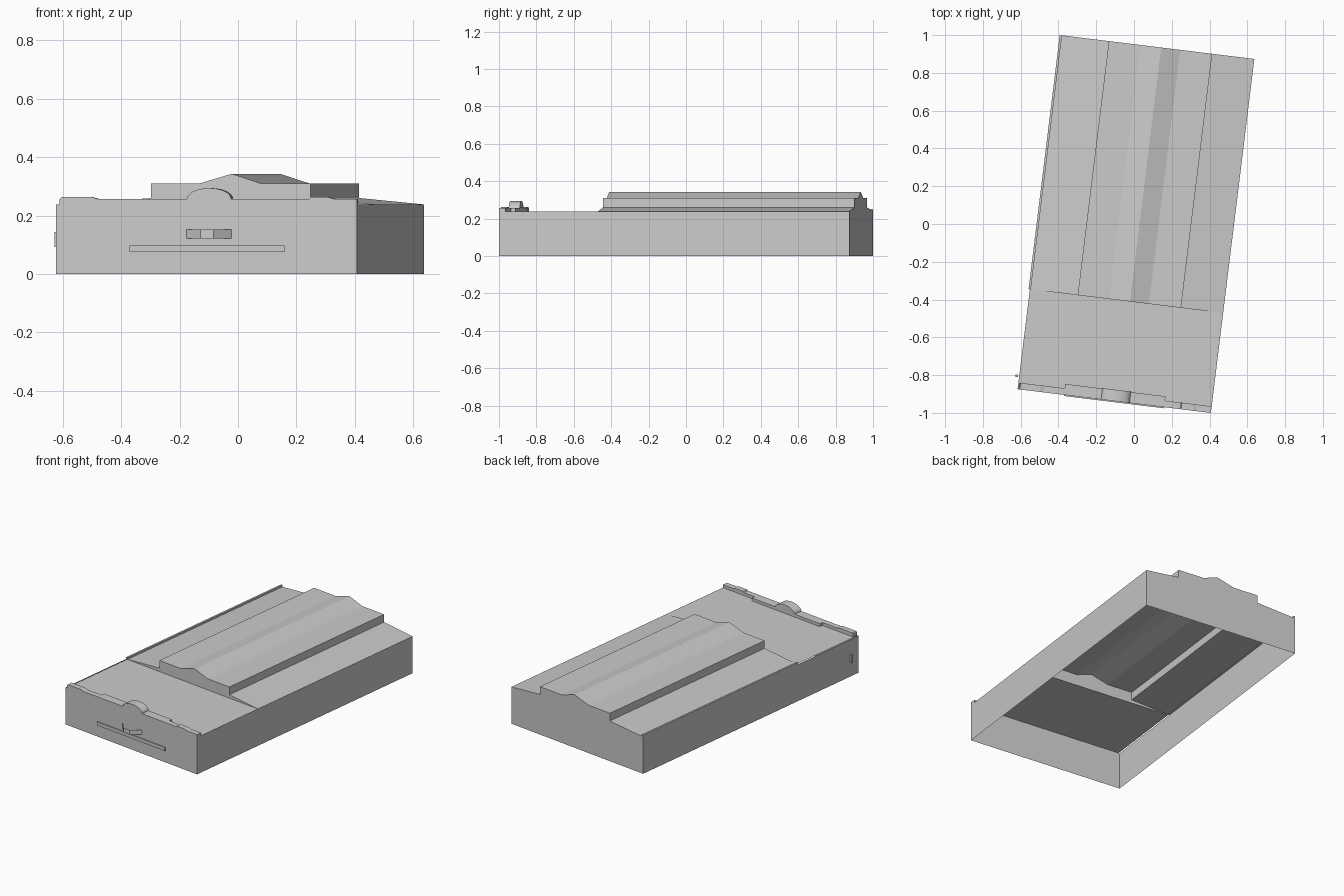
import bpy, bmesh, math
from mathutils import Matrix

cube = bpy.data.objects.get("Cube")
if cube:
    bpy.data.objects.remove(cube)

grey = bpy.data.materials.new("plain_grey")
grey.use_nodes = True
COLOUR = (0.6, 0.6, 0.6, 1)
grey.diffuse_color = COLOUR
grey.node_tree.nodes["Principled BSDF"].inputs["Base Color"].default_value = COLOUR

# Building frame: u across, v along, turned slightly on the plot
PLACE = Matrix.Translation((0.007, 0, 0)) @ Matrix.Rotation(math.radians(-7), 4, "Z")
W, L, EAVE = 0.519, 0.944, 0.238
STEP = -0.411


def make(name, faces):
    """Object from a list of faces, each a list of points."""
    bm = bmesh.new()
    for pts in faces:
        bm.faces.new([bm.verts.new(p) for p in pts])
    bmesh.ops.remove_doubles(bm, verts=bm.verts, dist=0.0002)
    bmesh.ops.recalc_face_normals(bm, faces=bm.faces)
    mesh = bpy.data.meshes.new(name)
    bm.to_mesh(mesh)
    bm.free()
    mesh.materials.append(grey)
    ob = bpy.data.objects.new(name, mesh)
    ob.matrix_world = PLACE
    bpy.context.collection.objects.link(ob)
    return ob


def sweep(profile, v0, v1):
    """Quads joining an open (u, z) profile from v0 to v1."""
    return [[(a[0], v0, a[1]), (b[0], v0, b[1]), (b[0], v1, b[1]), (a[0], v1, a[1])]
            for a, b in zip(profile, profile[1:])]


def cap(profile, v):
    return [(u, v, z) for u, z in profile]


def prism(name, profile, v0, v1):
    closed = profile + profile[:1]
    return make(name, sweep(closed, v0, v1) + [cap(profile, v0), cap(profile, v1)])


def rect(u0, u1, z0, z1):
    return [(u0, z0), (u1, z0), (u1, z1), (u0, z1)]


# Raised rear roof with its long monitor and off-centre ridge
roof = [(-W, EAVE), (-0.257, 0.26), (-0.257, 0.31), (-0.089, 0.31), (0.022, 0.343),
        (0.123, 0.31), (0.294, 0.31), (0.294, 0.26), (W, EAVE)]
make("rear_roof", sweep(roof, STEP, L) + [cap(roof, STEP)])

# Low front roof, leaving a narrow gap beside the left-hand wall
make("front_roof", [[(-W + 0.007, -L, EAVE), (W, -L, EAVE), (W, STEP, EAVE), (-W + 0.007, STEP, EAVE)]])

# Outer walls, open underneath
walls = [[(s * W, -L, 0), (s * W, L, 0), (s * W, L, EAVE), (s * W, -L, EAVE)] for s in (-1, 1)]
walls.append(cap(rect(-W, W, 0, EAVE), -L))
walls.append(cap([(-W, 0)] + roof + [(W, 0)], L))
make("outer_walls", walls)

# Thin upstand along the rear roof edge
prism("roof_edge_strip", rect(-W, -W + 0.012, EAVE, 0.25), STEP, L)

# Front parapet, thicker in the middle, with low raised blocks and an arch
TOP = 0.257
prism("parapet", rect(-W + 0.012, W, EAVE, TOP), -L, -L + 0.035)
prism("parapet_middle", rect(-0.265, 0.27, EAVE, TOP), -L + 0.035, -L + 0.058)
for name, u0, u1 in (("left_parapet_block", -0.505, -0.375), ("right_parapet_block", 0.355, 0.44)):
    prism(name, [(u0, TOP), (u1, TOP), (u1 - 0.02, 0.263), (u0 + 0.005, 0.263)], -L, -L + 0.035)
arch = [(0.009 + 0.076 * math.cos(math.pi * i / 12), TOP + 0.037 * math.sin(math.pi * i / 12))
        for i in range(13)]
prism("parapet_arch", arch, -L, -L + 0.06)

# Sign band and three-sided bay on the front
prism("front_band", rect(-0.265, 0.27, 0.075, 0.098), -L - 0.006, -L)
bay = [(-0.069, -L), (-0.014, -L - 0.05), (0.03, -L - 0.05), (0.087, -L)]
make("front_bay", [[(*a, 0.122), (*b, 0.122), (*b, 0.153), (*a, 0.153)] for a, b in zip(bay, bay[1:])])

# Small bracket on the side wall
prism("side_bracket", rect(-W - 0.013, -W, 0.092, 0.143), -0.88, -0.868)
